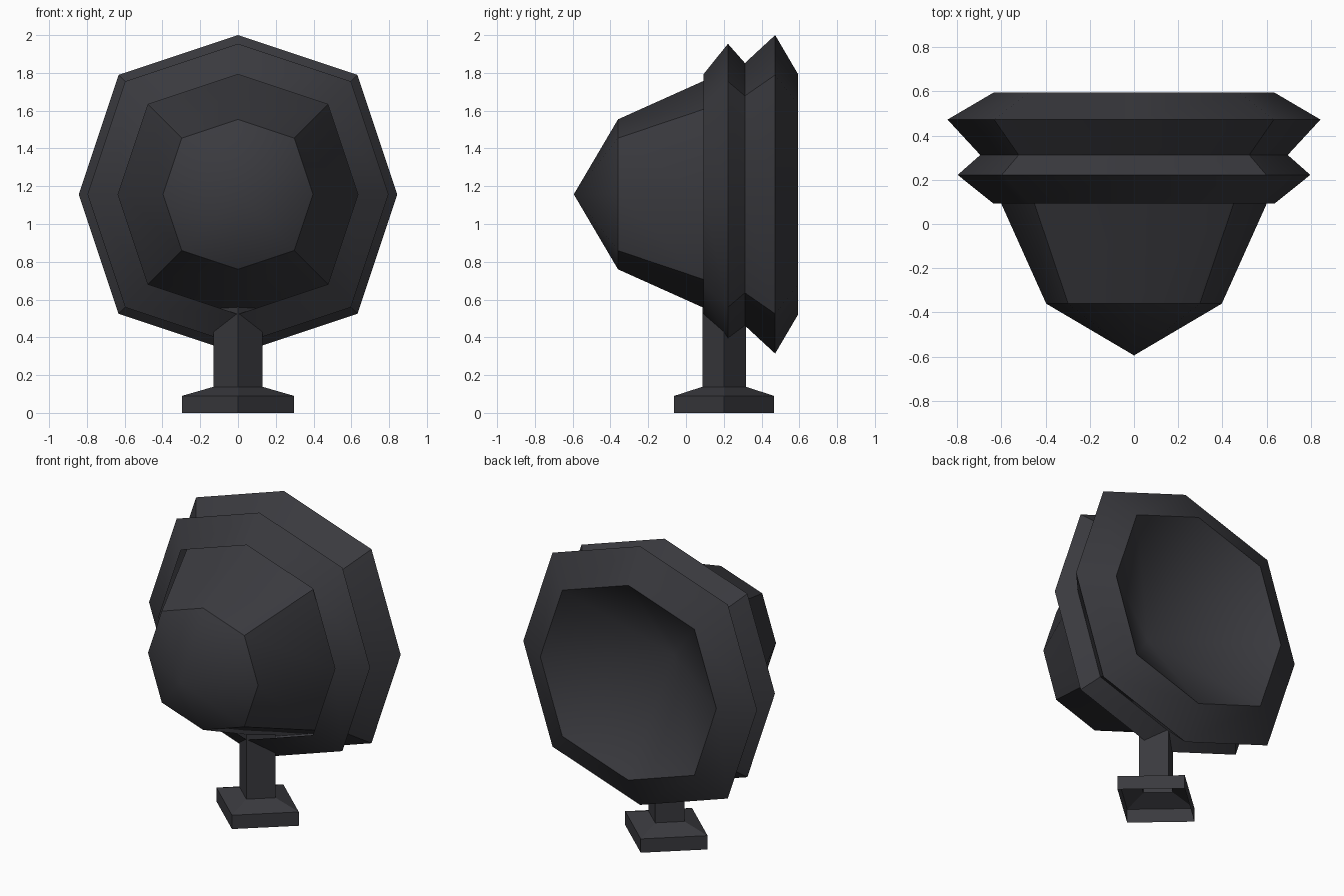
import bpy, bmesh, math

if "Cube" in bpy.data.objects:
    bpy.data.objects.remove(bpy.data.objects["Cube"])

# one dark grey colour for the whole model
grey = bpy.data.materials.new("dark_grey")
grey.diffuse_color = (0.042, 0.042, 0.049, 1)
grey.use_nodes = True
grey.node_tree.nodes["Principled BSDF"].inputs["Base Color"].default_value = grey.diffuse_color

ZC = 1.157  # height of the horn axis
OCTAGON = [(1, 0), (.75, .75), (0, 1), (-.75, .75),
           (-1, 0), (-.75, -.75), (0, -1), (.75, -.75)]
DIAMOND = [(1, 0), (0, .89), (-1, 0), (0, -.89)]


def loft(name, outline, profile, place, flip=False, smooth=False):
    """Skin scaled copies of an outline along a (radius, distance) profile."""
    bm = bmesh.new()
    rings = []
    for r, d in profile:
        if r == 0:
            rings.append([bm.verts.new(place(0, 0, d))] * len(outline))
        else:
            rings.append([bm.verts.new(place(u * r, v * r, d)) for u, v in outline])
    n = len(outline)
    for lo, hi in zip(rings, rings[1:]):
        for k in range(n):
            j = (k + 1) % n
            quad = list(dict.fromkeys([lo[k], lo[j], hi[j], hi[k]]))
            bm.faces.new(quad[::-1] if flip else quad)
    mesh = bpy.data.meshes.new(name)
    bm.to_mesh(mesh)
    bm.free()
    mesh.materials.append(grey)
    ob = bpy.data.objects.new(name, mesh)
    bpy.context.collection.objects.link(ob)
    if smooth:
        bpy.ops.object.select_all(action='DESELECT')
        ob.select_set(True)
        bpy.context.view_layer.objects.active = ob
        bpy.ops.object.shade_smooth_by_angle(angle=math.radians(34.5))
    return ob


def along_y(u, v, d):
    return (u, d, ZC + v)


def along_z(u, v, d):
    return (u, .202 + v, d)


# tapered housing with pointed nose, running on inside the rim
loft("lamp_housing", OCTAGON, [(0, -.594), (.397, -.36), (.6, .092), (.697, .31)],
     along_y, flip=True, smooth=True)

# double-ridged rim turning into the hollow reflector at the back
loft("rim_and_reflector", OCTAGON,
     [(.635, .092), (.797, .222), (.695, .312), (.843, .472), (.635, .594), (0, .125)],
     along_y, flip=True, smooth=True)

# foot and post, open underneath
loft("stand", DIAMOND, [(.297, 0), (.297, .09), (.13, .138), (.13, .62)], along_z)
